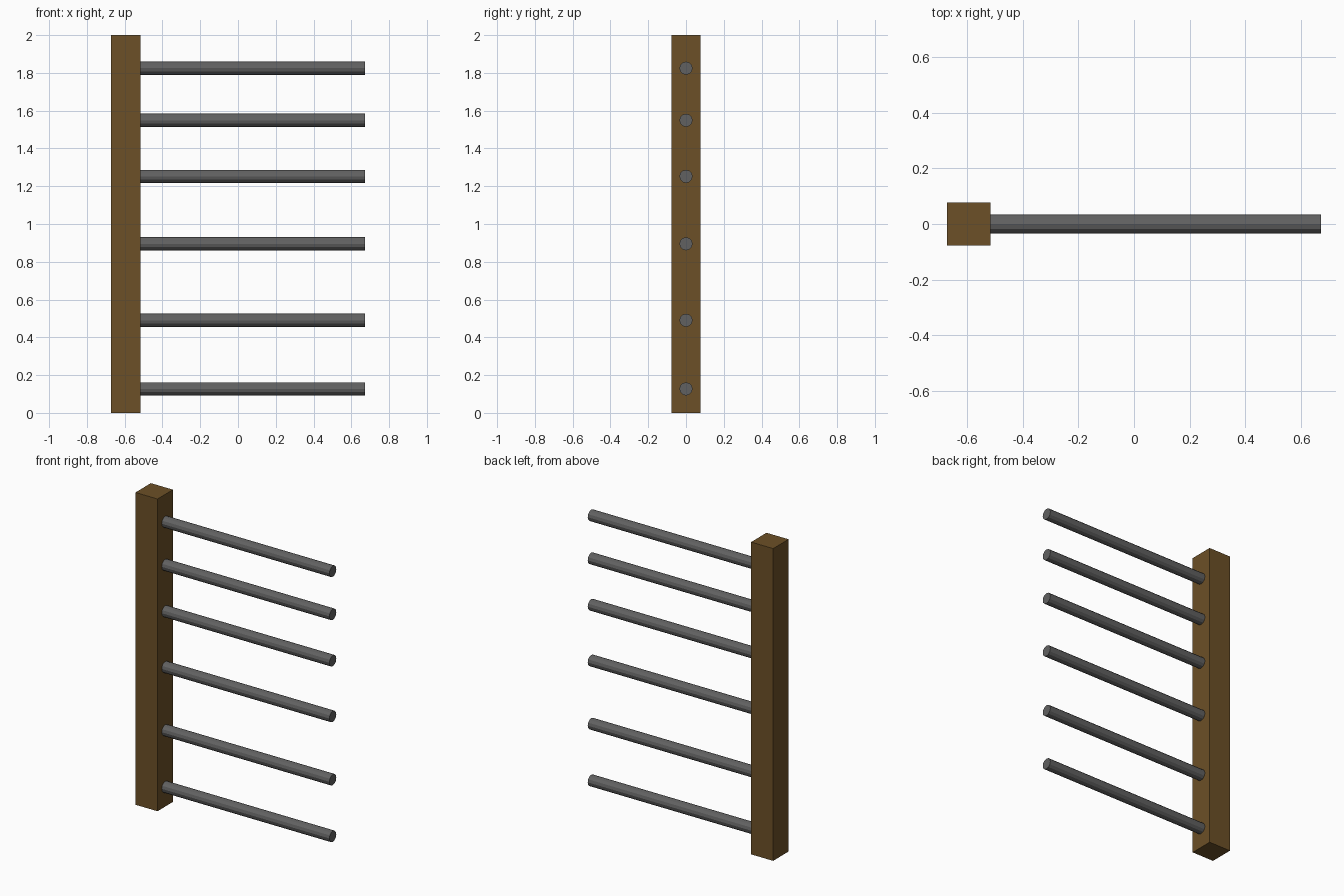
import bpy
from math import pi

if "Cube" in bpy.data.objects:
    bpy.data.objects.remove(bpy.data.objects["Cube"])


def material(name, color):
    mat = bpy.data.materials.new(name)
    mat.diffuse_color = color
    mat.use_nodes = True
    mat.node_tree.nodes["Principled BSDF"].inputs["Base Color"].default_value = mat.diffuse_color
    return mat


wood = material("wood", (0.15, 0.08, 0.02, 1))
metal = material("dark_metal", (0.12, 0.12, 0.12, 1))

HALF_LENGTH = 0.672
POST_WIDTH = 0.156
ROD_RADIUS = 0.035
ROD_HEIGHTS = (0.127, 0.49, 0.895, 1.252, 1.549, 1.825)

# Square upright post
bpy.ops.mesh.primitive_cube_add(size=1, location=(-HALF_LENGTH + POST_WIDTH / 2, 0, 1))
post = bpy.context.object
post.name = "post"
post.scale = (POST_WIDTH, POST_WIDTH, 2)
post.data.materials.append(wood)

# Horizontal rods, seated slightly into the post
rod_start = -HALF_LENGTH + POST_WIDTH - 0.01
for i, z in enumerate(ROD_HEIGHTS, 1):
    bpy.ops.mesh.primitive_cylinder_add(
        vertices=12, radius=ROD_RADIUS, depth=HALF_LENGTH - rod_start,
        location=((HALF_LENGTH + rod_start) / 2, 0, z), rotation=(0, pi / 2, 0))
    rod = bpy.context.object
    rod.name = f"rod_{i}"
    rod.data.materials.append(metal)
